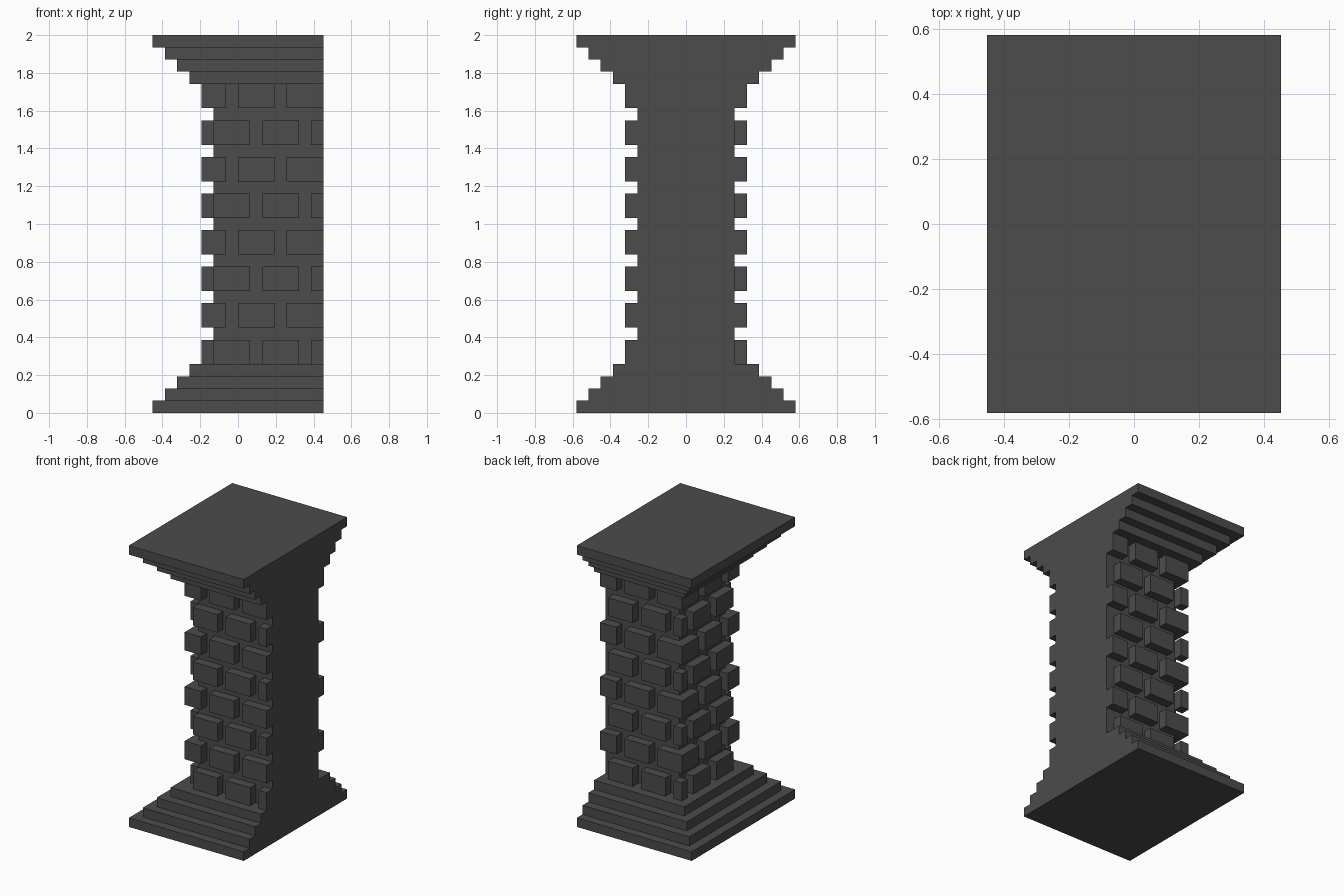
import bpy
import bmesh
from mathutils import Matrix, Vector

old = bpy.data.objects.get("Cube")
if old:
    bpy.data.objects.remove(old, do_unlink=True)

U = 2 / 31        # one block unit: the pillar is 31 units tall
WALL_X = 7        # flat side that sits against a wall

stone = bpy.data.materials.new("dark_grey_stone")
stone.use_nodes = True
colour = (0.072, 0.072, 0.072, 1)
stone.diffuse_color = colour
stone.node_tree.nodes["Principled BSDF"].inputs["Base Color"].default_value = colour


def build(name, boxes):
    """Make one object from boxes given as (x0, x1, y0, y1, z0, z1) in units."""
    bm = bmesh.new()
    for x0, x1, y0, y1, z0, z1 in boxes:
        size = Vector((x1 - x0, y1 - y0, z1 - z0)) * U
        centre = Vector((x0 + x1, y0 + y1, z0 + z1)) * U / 2
        matrix = Matrix.LocRotScale(centre, None, size)
        bmesh.ops.create_cube(bm, size=1, matrix=matrix)
    mesh = bpy.data.meshes.new(name)
    bm.to_mesh(mesh)
    bm.free()
    mesh.materials.append(stone)
    obj = bpy.data.objects.new(name, mesh)
    bpy.context.collection.objects.link(obj)


# Stepped base and its mirrored cap
build("base_steps", [(i - 7, WALL_X, i - 9, 9 - i, i, i + 1) for i in range(4)])
build("cap_steps", [(i - 7, WALL_X, i - 9, 9 - i, 30 - i, 31 - i) for i in range(4)])

# Plain shaft behind the bricks
build("shaft_core", [(-2, WALL_X, -4, 4, 4, 27)])

# Raised bricks in a staggered bond; spans run along a 10 unit wide face
EVEN = [(-4, -1), (0, 3), (4, 5)]
ODD = [(-5, -3), (-2, 1), (2, 5)]
front, back, side = [], [], []
for row in range(8):
    z = 4 + 3 * row
    for a, b in (ODD if row % 2 else EVEN):
        front.append((2 + a, 2 + b, -5, -4, z, z + 2))
        back.append((2 - b, 2 - a, 4, 5, z, z + 2))
        # Corners belong to the front and back bricks
        a, b = max(a, -4), min(b, 4)
        if b > a:
            side.append((-3, -2, a, b, z, z + 2))

build("front_bricks", front)
build("back_bricks", back)
build("side_bricks", side)
